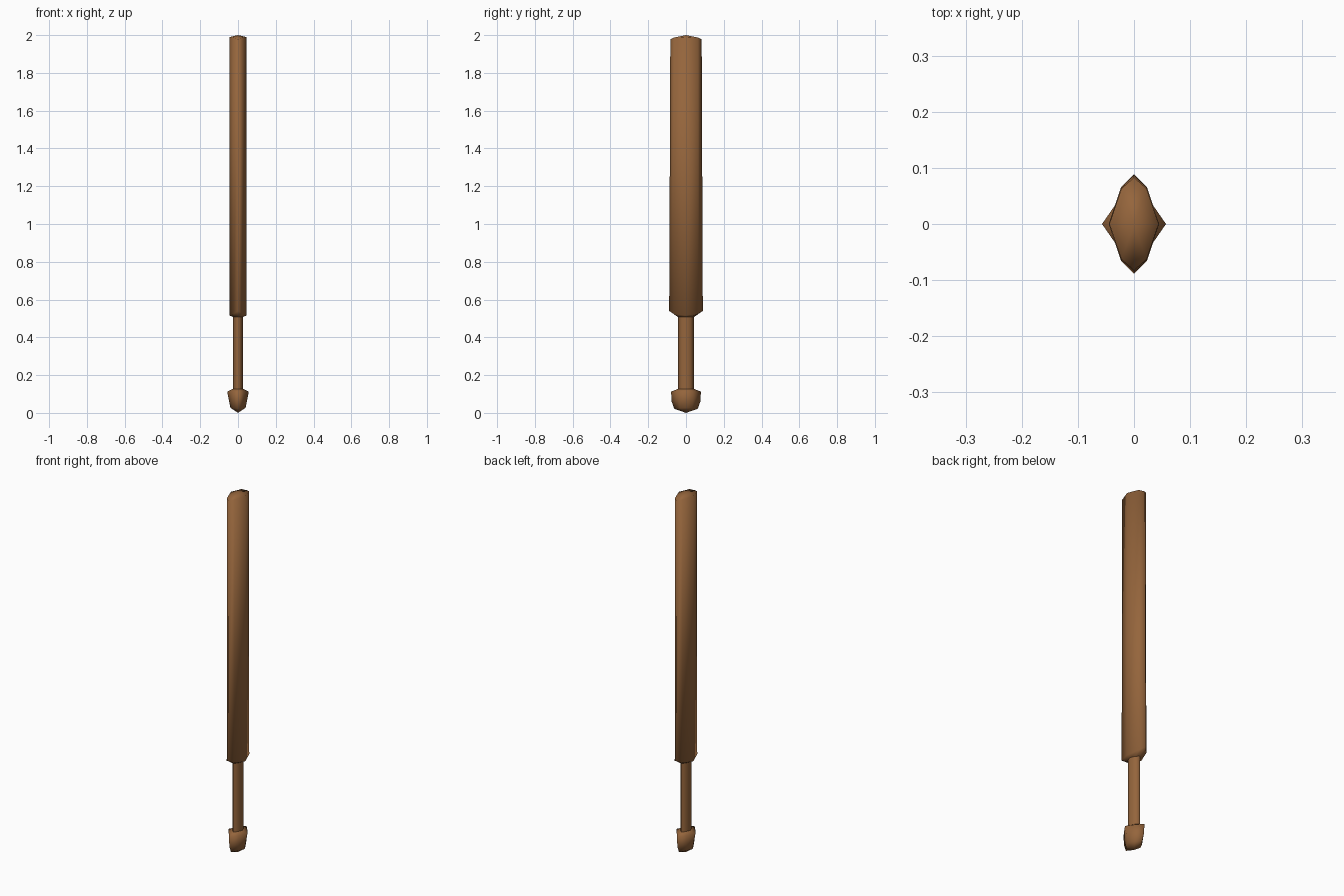
import bpy, bmesh

if "Cube" in bpy.data.objects:
    bpy.data.objects.remove(bpy.data.objects["Cube"])

wood = bpy.data.materials.new("brown wood")
wood.diffuse_color = (0.30, 0.13, 0.045, 1)
wood.use_nodes = True
wood.node_tree.nodes["Principled BSDF"].inputs["Base Color"].default_value = wood.diffuse_color


def ring(bm, x, d, y, zx, zd, zy):
    """Eight-sided section: side points, diagonal points and edge points."""
    dx, dy = d
    pts = [(x, 0, zx), (dx, dy, zd), (0, y, zy), (-dx, dy, zd),
           (-x, 0, zx), (-dx, -dy, zd), (0, -y, zy), (dx, -dy, zd)]
    return [bm.verts.new(p) for p in pts]


def loft(name, sections, tip_low=None, tip_high=None):
    """Skin the sections from bottom to top, with optional pointed ends."""
    bm = bmesh.new()
    rings = [ring(bm, *s) for s in sections]
    for a, b in zip(rings, rings[1:]):
        for i in range(8):
            j = (i + 1) % 8
            bm.faces.new((a[i], a[j], b[j], b[i]))
    for z, r in ((tip_low, rings[0]), (tip_high, rings[-1])):
        if z is not None:
            tip = bm.verts.new((0, 0, z))
            for i in range(8):
                bm.faces.new((r[i], r[(i + 1) % 8], tip))
    bmesh.ops.recalc_face_normals(bm, faces=bm.faces)
    for f in bm.faces:
        f.smooth = True
    me = bpy.data.meshes.new(name)
    bm.to_mesh(me)
    bm.free()
    me.materials.append(wood)
    ob = bpy.data.objects.new(name, me)
    bpy.context.collection.objects.link(ob)
    return ob


# shared joints between the grip and its neighbours
grip_low = (0.027, (0.017, 0.026), 0.043, 0.127, 0.127, 0.127)
grip_high = (0.027, (0.017, 0.026), 0.043, 0.508, 0.508, 0.508)

# pommel: flared knob with blunt tip
loft("pommel", [
    (0.040, (0.023, 0.033), 0.062, 0.027, 0.025, 0.022),
    (0.048, (0.027, 0.037), 0.076, 0.065, 0.063, 0.060),
    (0.057, (0.030, 0.039), 0.079, 0.113, 0.113, 0.112),
    grip_low], tip_low=0.0)

# grip
loft("grip", [grip_low, grip_high])

# blade: long flattened bar, tapering a little in depth
loft("blade", [
    grip_high,
    (0.045, (0.023, 0.066), 0.089, 0.516, 0.525, 0.540),
    (0.044, (0.0225, 0.063), 0.083, 1.990, 1.987, 1.978)], tip_high=2.0)
